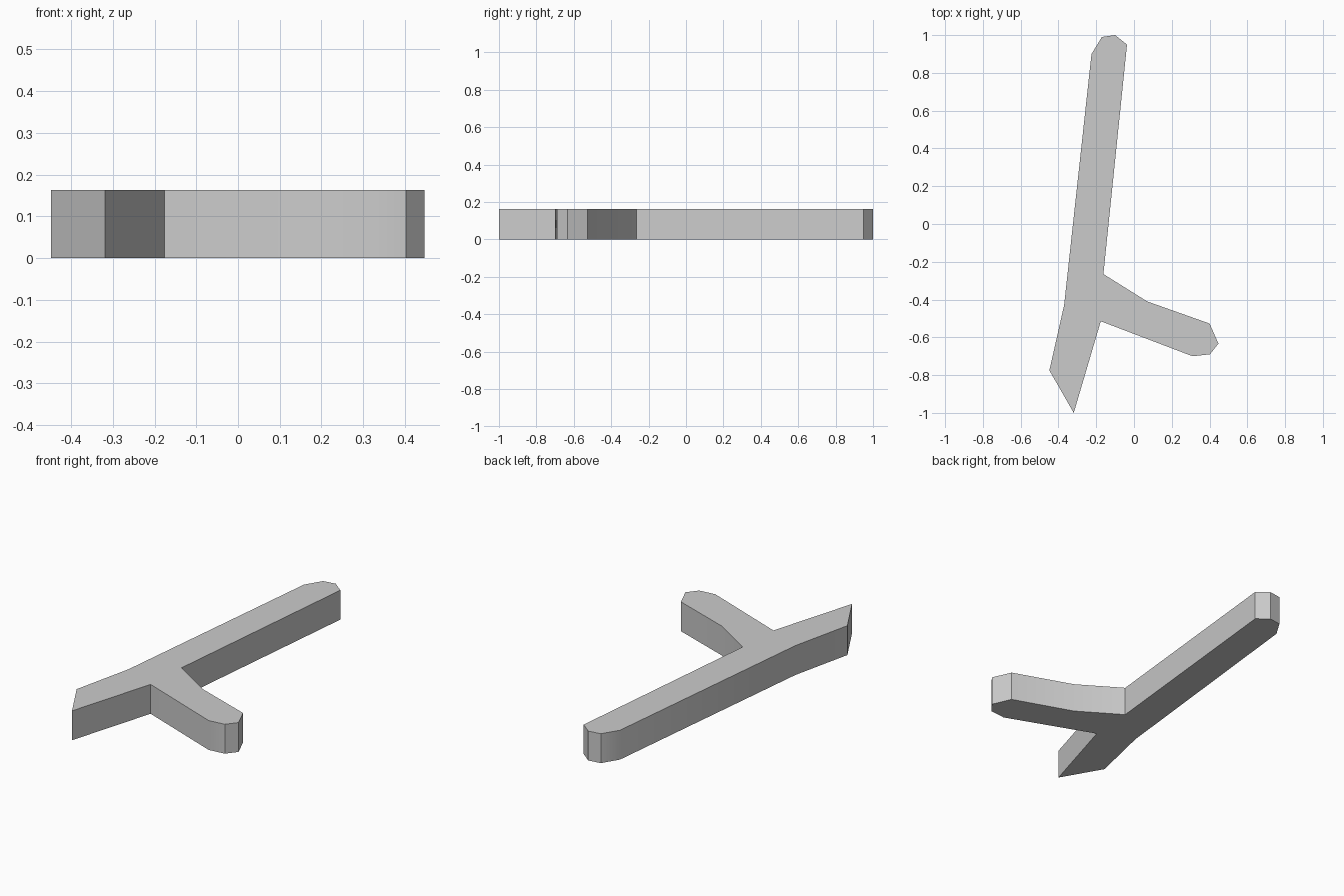
import bpy
import bmesh
import math

cube = bpy.data.objects.get("Cube")
if cube:
    bpy.data.objects.remove(cube, do_unlink=True)

HEIGHT = 0.163

# Single flat grey
grey = bpy.data.materials.new("plain_grey")
grey.use_nodes = True
colour = (0.6, 0.6, 0.6, 1)
grey.diffuse_color = colour
grey.node_tree.nodes["Principled BSDF"].inputs["Base Color"].default_value = colour

# Outline, clockwise from the rounded tip: long arm, side branch, pointed tail
long_arm_tip = [(-0.225, 0.9), (-0.17, 0.99), (-0.1, 1), (-0.037, 0.95)]
branch = [(-0.162, -0.265), (0.07, -0.41), (0.4, -0.527), (0.447, -0.633),
          (0.402, -0.69), (0.31, -0.7), (-0.176, -0.515)]
tail = [(-0.319, -1), (-0.448, -0.775), (-0.37, -0.43)]
outline = long_arm_tip + branch + tail

# Extrude the outline into a slab
bm = bmesh.new()
base = bm.faces.new([bm.verts.new((x, y, 0)) for x, y in outline])
extruded = bmesh.ops.extrude_face_region(bm, geom=[base], use_keep_orig=True)
top_verts = [g for g in extruded["geom"] if isinstance(g, bmesh.types.BMVert)]
bmesh.ops.translate(bm, verts=top_verts, vec=(0, 0, HEIGHT))
bmesh.ops.recalc_face_normals(bm, faces=bm.faces)

mesh = bpy.data.meshes.new("forked_bar")
bm.to_mesh(mesh)
bm.free()
mesh.materials.append(grey)
bar = bpy.data.objects.new("forked_bar", mesh)
bpy.context.collection.objects.link(bar)

# Soften only the gentle bends
bpy.ops.object.select_all(action="DESELECT")
bar.select_set(True)
bpy.context.view_layer.objects.active = bar
bpy.ops.object.shade_smooth_by_angle(angle=math.radians(30))
